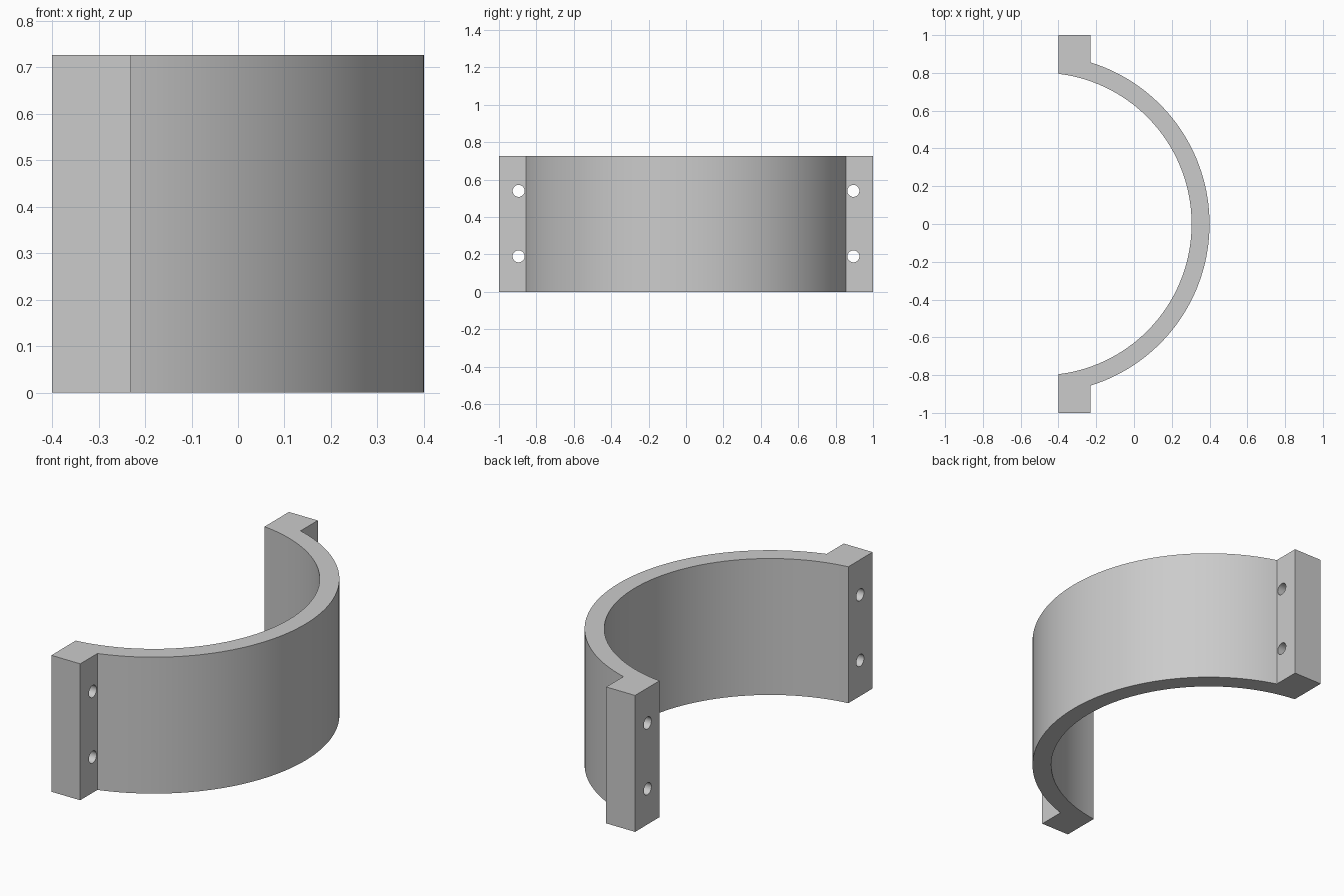
import bpy, bmesh
from math import asin, sin, cos, radians
from mathutils import Matrix

if "Cube" in bpy.data.objects:
    bpy.data.objects.remove(bpy.data.objects["Cube"])

HEIGHT = 0.727
CENTRE_X = -0.496
R_IN, R_OUT = 0.801, 0.896
BACK_X, LUG_X = -0.4, -0.23
SEGMENTS = 64

grey = bpy.data.materials.new("plain grey")
grey.use_nodes = True
colour = (0.6, 0.6, 0.6, 1)
grey.diffuse_color = colour
grey.node_tree.nodes["Principled BSDF"].inputs["Base Color"].default_value = colour


def add_object(name, bm):
    mesh = bpy.data.meshes.new(name)
    bmesh.ops.recalc_face_normals(bm, faces=bm.faces)
    bm.to_mesh(mesh)
    bm.free()
    obj = bpy.data.objects.new(name, mesh)
    bpy.context.collection.objects.link(obj)
    mesh.materials.append(grey)
    return obj


def arc(radius, end_x):
    """Points from -y to +y, ending where the circle meets end_x."""
    half = radians(90) - asin((end_x - CENTRE_X) / radius)
    angles = [half * (2 * i / SEGMENTS - 1) for i in range(SEGMENTS + 1)]
    return [(CENTRE_X + radius * cos(a), radius * sin(a)) for a in angles]


# Half ring with a square lug at each end, as one extruded profile
inner, outer = arc(R_IN, BACK_X), arc(R_OUT, LUG_X)
profile = [(BACK_X, -1), (LUG_X, -1)] + outer + [(LUG_X, 1), (BACK_X, 1)] + inner[::-1]
bm = bmesh.new()
base = bm.faces.new([bm.verts.new((x, y, 0)) for x, y in profile])
top = bmesh.ops.extrude_face_region(bm, geom=[base])["geom"]
bmesh.ops.translate(bm, vec=(0, 0, HEIGHT),
                    verts=[v for v in top if isinstance(v, bmesh.types.BMVert)])
clamp = add_object("half_clamp", bm)

# Bolt holes through the lugs
bm = bmesh.new()
for y in (-0.895, 0.895):
    for z in (0.19, 0.54):
        place = Matrix.Translation((-0.315, y, z)) @ Matrix.Rotation(radians(90), 4, "Y")
        bmesh.ops.create_cone(bm, cap_ends=True, segments=32, radius1=0.032,
                              radius2=0.032, depth=0.3, matrix=place)
cutter = add_object("bolt_hole_cutter", bm)

cut = clamp.modifiers.new("bolt holes", "BOOLEAN")
cut.operation = "DIFFERENCE"
cut.solver = "EXACT"
cut.object = cutter
bpy.ops.object.select_all(action="DESELECT")
bpy.context.view_layer.objects.active = clamp
clamp.select_set(True)
bpy.ops.object.modifier_apply(modifier=cut.name)
bpy.data.objects.remove(cutter)

# Smooth curved walls with crisp edges
bpy.ops.object.shade_smooth_by_angle(angle=radians(20))
